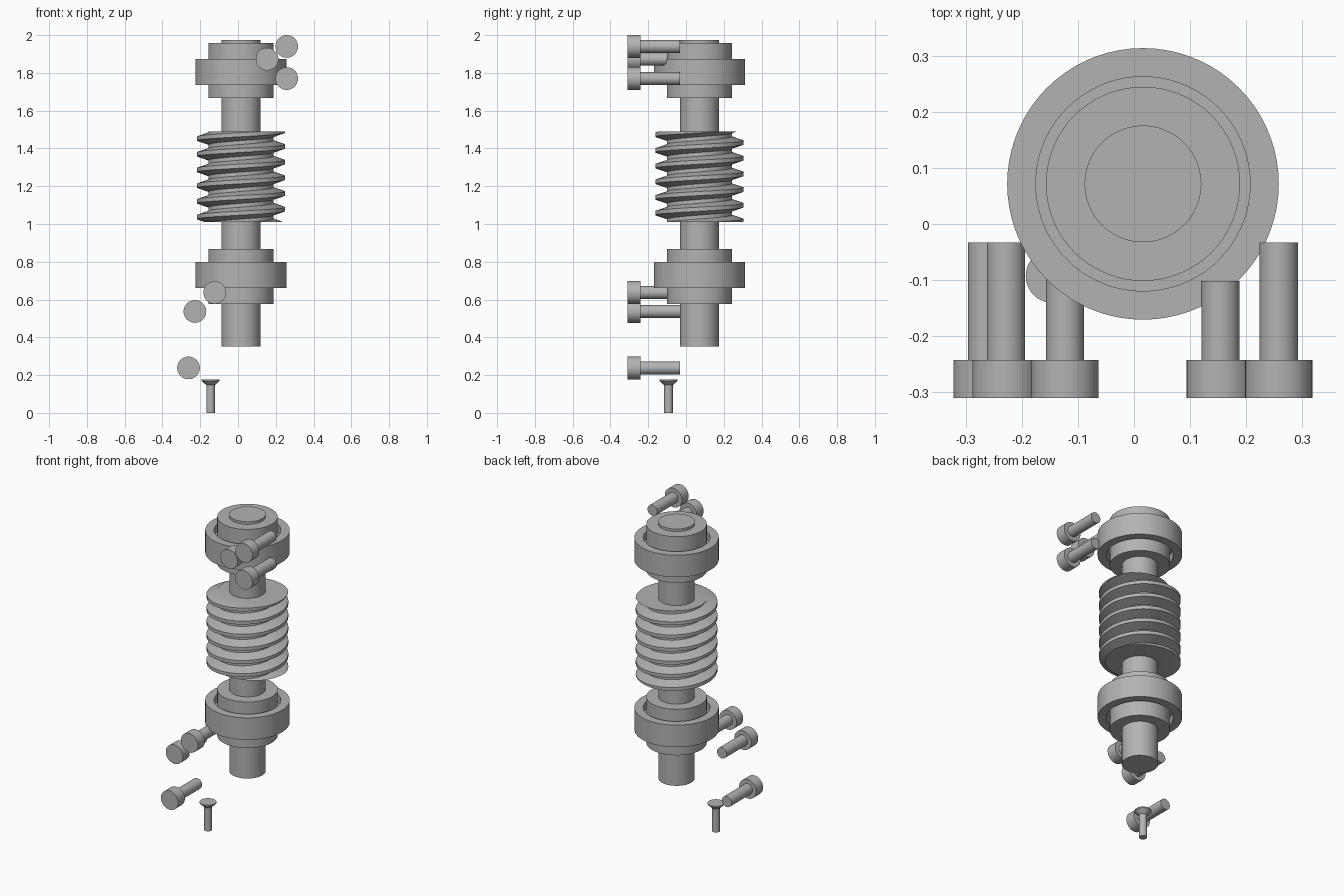
import bpy, bmesh, math
from mathutils import Vector, Matrix

if "Cube" in bpy.data.objects:
    bpy.data.objects.remove(bpy.data.objects["Cube"], do_unlink=True)

steel = bpy.data.materials.new("plain_steel_grey")
steel.use_nodes = True
GREY = (0.45, 0.45, 0.45, 1)
steel.diffuse_color = GREY
steel.node_tree.nodes["Principled BSDF"].inputs["Base Color"].default_value = GREY

AXIS_X, AXIS_Y = 0.016, 0.0715   # shared axis of shaft, worm and bearings
SHAFT_R, ROOT_R, CREST_R = 0.104, 0.172, 0.234


def finish(name, bm, matrix):
    """Turn a bmesh into a shaded object with the steel material."""
    bmesh.ops.remove_doubles(bm, verts=bm.verts, dist=1e-5)
    bmesh.ops.recalc_face_normals(bm, faces=bm.faces)
    bm.transform(matrix)
    mesh = bpy.data.meshes.new(name)
    bm.to_mesh(mesh)
    bm.free()
    mesh.materials.append(steel)
    obj = bpy.data.objects.new(name, mesh)
    bpy.context.collection.objects.link(obj)
    bpy.ops.object.select_all(action='DESELECT')
    obj.select_set(True)
    bpy.context.view_layer.objects.active = obj
    bpy.ops.object.shade_smooth_by_angle(angle=math.radians(30))
    return obj


def lathe(name, profile, location, rotation=Matrix(), closed=False, steps=72):
    """Revolve (radius, height) points about z."""
    bm = bmesh.new()
    verts = [bm.verts.new((r, 0, z)) for r, z in profile]
    ends = verts[1:] + verts[:1] if closed else verts[1:]
    edges = [bm.edges.new(pair) for pair in zip(verts, ends)]
    bmesh.ops.spin(bm, geom=verts + edges, cent=(0, 0, 0), axis=(0, 0, 1),
                   angle=math.tau, steps=steps, use_merge=False)
    return finish(name, bm, Matrix.Translation(location) @ rotation)


def tube(name, inner, outer, bottom, top):
    """Ring with a square section on the main axis."""
    section = [(inner, bottom), (outer, bottom), (outer, top), (inner, top)]
    return lathe(name, section, (AXIS_X, AXIS_Y, 0), closed=True)


def worm_thread(bottom, top, pitch, left_crest):
    """Right-handed trapezoid thread, cut flat at both ends."""
    bm = bmesh.new()
    crest, root = pitch * 0.13, pitch * 0.38
    section = [(CREST_R, -crest), (CREST_R, crest), (ROOT_R, root),
               (ROOT_R, pitch - root), (CREST_R, pitch - crest)]
    steps = 72
    turns = int((top - bottom) / pitch) + 4
    previous = None
    for i in range(turns * steps + 1):
        angle = math.pi + math.tau * i / steps
        base = left_crest + pitch * (i / steps - turns + 2)
        row = [bm.verts.new((r * math.cos(angle), r * math.sin(angle), base + z))
               for r, z in section]
        if previous:
            for a in range(len(section) - 1):
                bm.faces.new((previous[a], row[a], row[a + 1], previous[a + 1]))
        previous = row
    bmesh.ops.remove_doubles(bm, verts=bm.verts, dist=1e-5)
    # Trim the ends and cap them
    for height, side in ((bottom, -1), (top, 1)):
        cut = bmesh.ops.bisect_plane(
            bm, geom=bm.verts[:] + bm.edges[:] + bm.faces[:], dist=1e-6,
            plane_co=(0, 0, height), plane_no=(0, 0, side), clear_outer=True)
        rim = [e for e in cut["geom_cut"]
               if isinstance(e, bmesh.types.BMEdge) and e.is_boundary]
        bmesh.ops.triangle_fill(bm, edges=rim, use_beauty=True,
                                normal=Vector((0, 0, side)))
    return finish("worm_thread", bm, Matrix.Translation((AXIS_X, AXIS_Y, 0)))


def bearing(name, inner_span, outer_span):
    """Inner race, outer race and the recessed cage between them."""
    race_r, bore_r, outer_r = 0.173, 0.191, 0.242
    middle = sum(outer_span) / 2
    tube(name + "_inner_race", SHAFT_R, race_r, *inner_span)
    tube(name + "_outer_race", bore_r, outer_r, *outer_span)
    tube(name + "_cage", race_r, bore_r, middle - 0.02, middle + 0.02)


# Shaft and worm
lathe("shaft", [(0, 0.352), (SHAFT_R, 0.352), (SHAFT_R, 1.975), (0, 1.975)],
      (AXIS_X, AXIS_Y, 0))
worm_thread(1.01, 1.491, 0.083, 1.452)

# Bearings
bearing("upper_bearing", (1.667, 1.959), (1.735, 1.874))
bearing("lower_bearing", (0.577, 0.868), (0.661, 0.8))

# Cap screws pointing to the back: x, z, overall length
TO_BACK = Matrix.Rotation(-math.pi / 2, 4, 'X')
HEAD_R, HEAD_H, SHANK_R = 0.06, 0.068, 0.034
cap_screws = [(0.258, 1.94, 0.277), (0.154, 1.873, 0.208), (0.258, 1.77, 0.277),
              (-0.123, 0.637, 0.277), (-0.228, 0.537, 0.277), (-0.262, 0.238, 0.277)]
for n, (x, z, length) in enumerate(cap_screws, 1):
    lathe(f"cap_screw_{n}",
          [(0, 0), (HEAD_R, 0), (HEAD_R, HEAD_H), (SHANK_R, HEAD_H),
           (SHANK_R, length), (0, length)],
          (x, -0.31, z), TO_BACK, steps=40)

# Countersunk screw standing upright
lathe("countersunk_screw",
      [(0, 0), (0.023, 0), (0.023, 0.147), (0.048, 0.17), (0.048, 0.177), (0, 0.177)],
      (-0.145, -0.0926, 0), steps=40)
